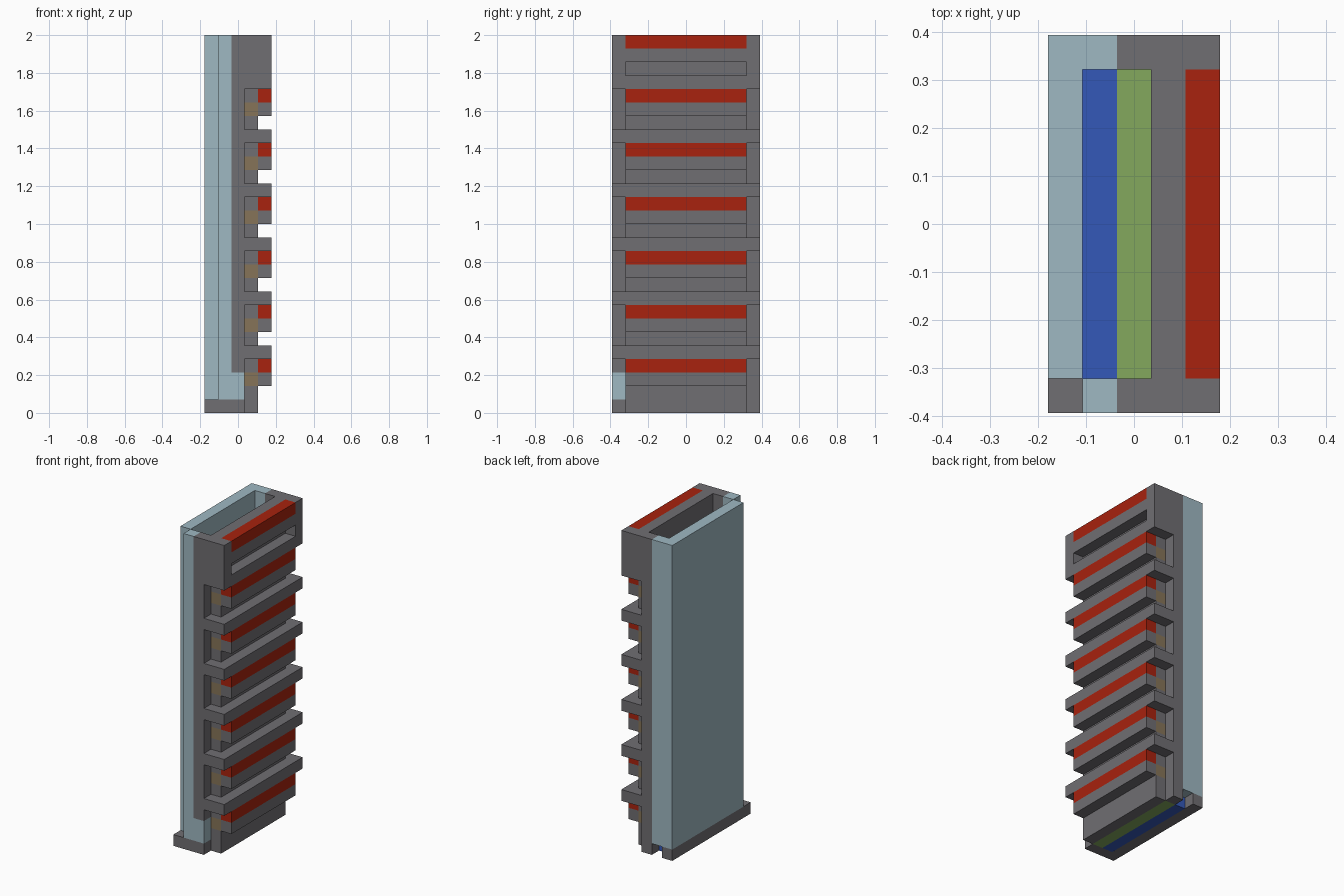
import bpy
import bmesh
from mathutils import Vector

cube = bpy.data.objects.get("Cube")
if cube:
    bpy.data.objects.remove(cube, do_unlink=True)

# The model sits on a grid of WIDTH x DEPTH x HEIGHT cells
WIDTH, DEPTH, HEIGHT = 5, 11, 28
CELL = 2 / HEIGHT
ORIGIN = Vector((WIDTH / 2, DEPTH / 2, 0))
STEPS = 6
PITCH = 4


def material(name, rgb):
    linear = [((c / 255 + 0.055) / 1.055) ** 2.4 for c in rgb]
    mat = bpy.data.materials.new(name)
    mat.use_nodes = True
    mat.diffuse_color = (*linear, 1)
    mat.node_tree.nodes["Principled BSDF"].inputs["Base Color"].default_value = (*linear, 1)
    return mat


grey = material("dark grey", (112, 110, 114))
glass = material("pale blue", (159, 184, 194))
red = material("red", (168, 34, 14))
blue = material("blue", (52, 88, 184))
green = material("green", (132, 168, 93))
tan = material("tan", (134, 116, 88))


def part(name, mat, *boxes):
    """One object made of boxes, each given as x, y and z cell ranges."""
    bm = bmesh.new()
    for ranges in boxes:
        low = Vector([r[0] for r in ranges])
        high = Vector([r[1] for r in ranges])
        verts = bmesh.ops.create_cube(bm, size=1)["verts"]
        for v in verts:
            mid = (low + high) / 2
            size = high - low
            v.co = (mid + v.co * size - ORIGIN) * CELL
    mesh = bpy.data.meshes.new(name)
    bm.to_mesh(mesh)
    bm.free()
    mesh.materials.append(mat)
    obj = bpy.data.objects.new(name, mesh)
    bpy.context.collection.objects.link(obj)
    return obj


FULL = (0, DEPTH)
INNER = (1, DEPTH - 1)
FRONT = (0, 1)
BACK = (DEPTH - 1, DEPTH)
FLOOR = (0, 1)
ABOVE = (1, HEIGHT)

# Base rim and coloured floor strips
part("base_rim", grey, ((0, 1), FULL, FLOOR), ((1, 3), FRONT, FLOOR))
part("floor_strip_blue", blue, ((1, 2), INNER, FLOOR))
part("floor_strip_green", green, ((2, 3), INNER, FLOOR))

# Pale shell around the open cavity
part("shell_panel", glass, ((0, 1), (1, DEPTH), ABOVE))
part("shell_ends", glass, ((1, 2), FRONT, ABOVE), ((1, 2), BACK, ABOVE))
part("shell_foot", glass, ((2, 3), FRONT, (1, 3)))

# Grey end posts
part("front_post", grey, ((2, 3), FRONT, (3, HEIGHT)))
part("back_post", grey, ((2, 3), BACK, (0, HEIGHT)))

# Repeating core, bars and ribs
for k in range(STEPS):
    z = k * PITCH
    start = z + 1 if k else 0
    part(f"core_{k}", grey, ((3, 4), INNER, (start, z + 2)),
         ((3, 4), INNER, (z + 3, z + 4)))
    part(f"core_inlay_{k}", tan, ((3, 4), INNER, (z + 2, z + 3)))
    part(f"bar_{k}", grey, ((4, 5), INNER, (z + 2, z + 3)))
    part(f"red_bar_{k}", red, ((4, 5), INNER, (z + 3, z + 4)))
    if k < STEPS - 1:
        part(f"rib_{k}", grey, ((3, 5), FULL, (z + 4, z + 5)))

# Top block with a slot and a red inlay along its upper edge
top = STEPS * PITCH
part("top_block", grey,
     ((3, 4), FULL, (top, HEIGHT)),
     ((4, 5), FULL, (top, top + 1)),
     ((4, 5), FULL, (top + 2, top + 3)),
     *[((4, 5), end, (top + level, top + level + 1))
       for end in (FRONT, BACK) for level in (1, 3)])
part("top_red_bar", red, ((4, 5), INNER, (HEIGHT - 1, HEIGHT)))
